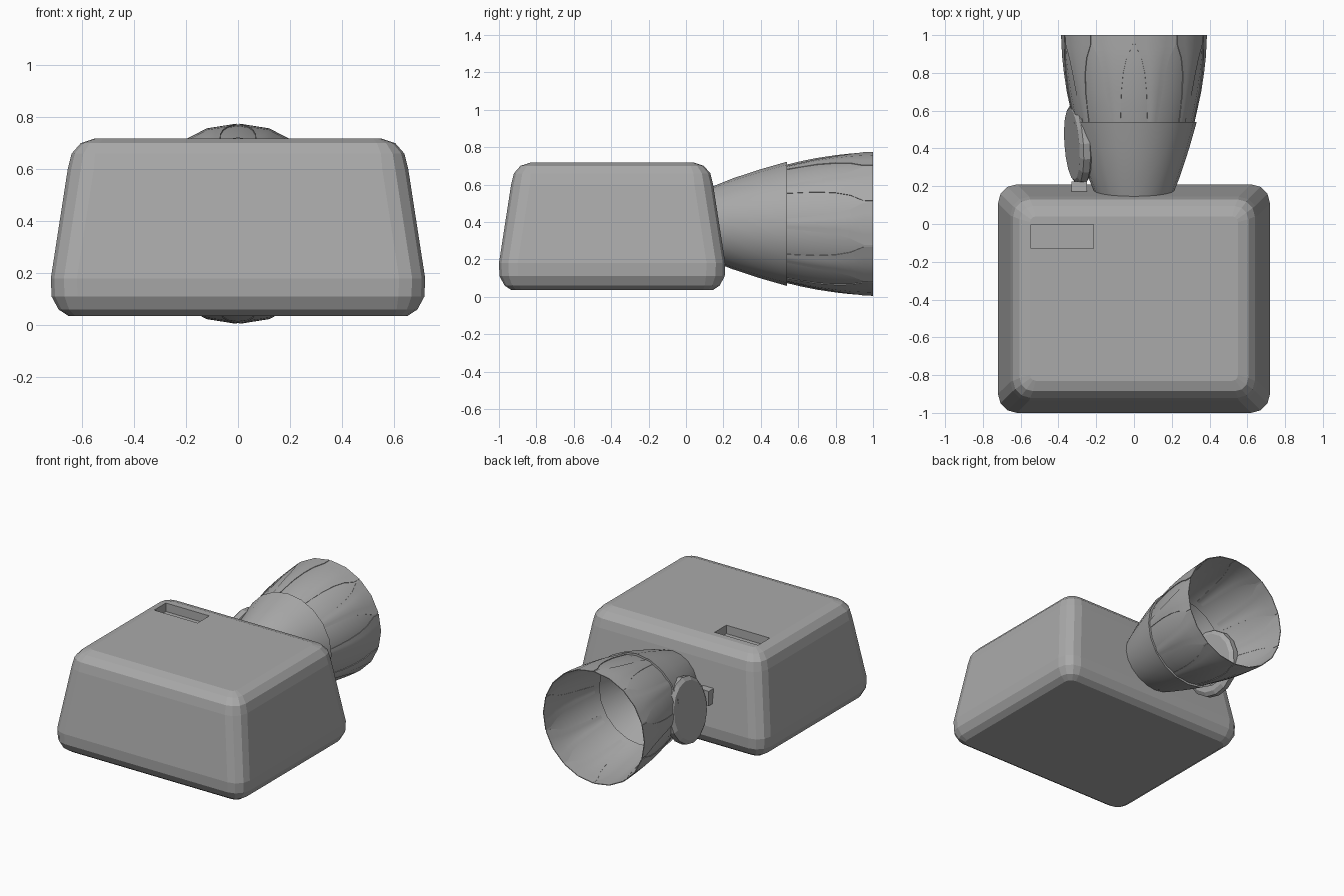
import bpy, bmesh, math
from mathutils import Matrix, Vector

if "Cube" in bpy.data.objects:
    bpy.data.objects.remove(bpy.data.objects["Cube"])

grey = bpy.data.materials.new("plain_grey")
grey.diffuse_color = (0.4, 0.4, 0.4, 1)
grey.use_nodes = True
grey.node_tree.nodes["Principled BSDF"].inputs["Base Color"].default_value = grey.diffuse_color


def finish(name, bm, smooth=None):
    bmesh.ops.recalc_face_normals(bm, faces=bm.faces)
    me = bpy.data.meshes.new(name)
    bm.to_mesh(me)
    bm.free()
    me.materials.append(grey)
    ob = bpy.data.objects.new(name, me)
    bpy.context.collection.objects.link(ob)
    if smooth:
        bpy.ops.object.select_all(action='DESELECT')
        ob.select_set(True)
        bpy.context.view_layer.objects.active = ob
        bpy.ops.object.shade_smooth_by_angle(angle=math.radians(smooth))
    return ob


def loft(bm, rings, closed=True):
    """Bridge a list of point rings with quads."""
    vs = [[bm.verts.new(p) for p in ring] for ring in rings]
    n = len(vs[0])
    for a, b in zip(vs, vs[1:]):
        for i in range(n if closed else n - 1):
            j = (i + 1) % n
            bm.faces.new((a[i], a[j], b[j], b[i]))
    return vs


def rounded_rect(hx, hy, r, z, segs=3):
    pts = []
    for k, (sx, sy) in enumerate(((1, 1), (-1, 1), (-1, -1), (1, -1))):
        for s in range(segs + 1):
            a = math.pi / 2 * (k + s / segs)
            pts.append((sx * (hx - r) + r * math.cos(a),
                        -0.395 + sy * (hy - r) + r * math.sin(a), z))
    return pts


# Tapered body with rounded edges: height, inset, corner radius
bm = bmesh.new()
profile = [(.035, .068, .05), (.06, .03, .08), (.11, .003, .1), (.18, 0, .1),
           (.60, .065, .1), (.66, .08, .09), (.70, .115, .07), (.718, .17, .03)]
vs = loft(bm, [rounded_rect(.72 - i, .605 - i, r, z) for z, i, r in profile])
bm.faces.new(vs[0])
bm.faces.new(vs[-1])
body = finish("body", bm)

# Rectangular recess in the lid
bm = bmesh.new()
bmesh.ops.create_cube(bm, size=1, matrix=Matrix.Translation((-.38, -.067, .72))
                      @ Matrix.Diagonal((.33, .127, .12, 1)))
cutter = finish("recess_cutter", bm)
cutter.hide_render = True
cutter.hide_viewport = True
cut = body.modifiers.new("recess", 'BOOLEAN')
cut.object = cutter
cut.solver = 'EXACT'

CZ = 0.39  # nozzle axis height


def on_nozzle(r, deg, y):
    a = math.radians(deg)
    return (r * math.sin(a), y, CZ + r * math.cos(a))


def lathe(name, pts, sides=20):
    bm = bmesh.new()
    loft(bm, [[on_nozzle(r, 360 * i / sides, y) for i in range(sides)] for y, r in pts])
    return finish(name, bm, 40)


# Collar cone and flared open shell
lathe("nozzle_collar", [(.13, .195), (.25, .243), (.40, .292), (.54, .332), (.54, .318)])
shell = [(.50, .307), (.54, .317), (.62, .336), (.70, .352), (.80, .367),
         (.88, .376), (.95, .380), (1.0, .382)]
lathe("nozzle_shell", shell)


def shell_radius(y):
    for (y0, r0), (y1, r1) in zip(shell, shell[1:]):
        if y <= y1:
            return r0 + (r1 - r0) * (y - y0) / (y1 - y0)
    return shell[-1][1]


def facet(deg):
    """Radius factor that follows the 20 flat sides."""
    d = deg % 18 - 9
    return math.cos(math.radians(9)) / math.cos(math.radians(d))


# Ten thin overlay petals, narrow at the collar and wide at the mouth
bm = bmesh.new()
widths = [(.54, 5), (.70, 7), (.80, 9), (.88, 12), (.92, 15), (.95, 17), (1.0, 17.2)]
for k in range(10):
    mid = 18 + 36 * k
    top, low = [], []
    for y, w in widths:
        angles = [mid + w * t for t in (-1, -.5, 0, .5, 1)]
        r = shell_radius(y)
        top.append([on_nozzle((r + .004) * facet(a), a, y) for a in angles])
        low.append([on_nozzle((r - .001) * facet(a), a, y) for a in angles])
    outer = loft(bm, top, closed=False)
    inner = loft(bm, low, closed=False)

    def border(g):
        return (g[0] + [row[-1] for row in g[1:-1]] + g[-1][::-1]
                + [row[0] for row in g[-2:0:-1]])
    bo, bi = border(outer), border(inner)
    for i in range(len(bo)):
        j = (i + 1) % len(bo)
        bm.faces.new((bo[i], bo[j], bi[j], bi[i]))
finish("nozzle_petals", bm, 40)

# Tilted side disc with chamfered rims
bm = bmesh.new()
rings = []
for h, r in ((-.035, .19), (-.018, .215), (.018, .215), (.035, .19)):
    rings.append([(h, r * math.cos(i * math.pi / 8), r * math.sin(i * math.pi / 8))
                  for i in range(16)])
vs = loft(bm, rings)
bm.faces.new(vs[0])
bm.faces.new(vs[-1])
bm.transform(Matrix.Translation((-.295, .425, .37)) @ Matrix.Rotation(math.radians(12), 4, 'Y')
             @ Matrix.Rotation(math.radians(4), 4, 'Z'))
finish("side_disc", bm)

# Small bracket joining the disc to the body
bm = bmesh.new()
bmesh.ops.create_cube(bm, size=1, matrix=Matrix.Translation((-.29, .19, .38))
                      @ Matrix.Diagonal((.08, .07, .10, 1)))
finish("disc_bracket", bm)
